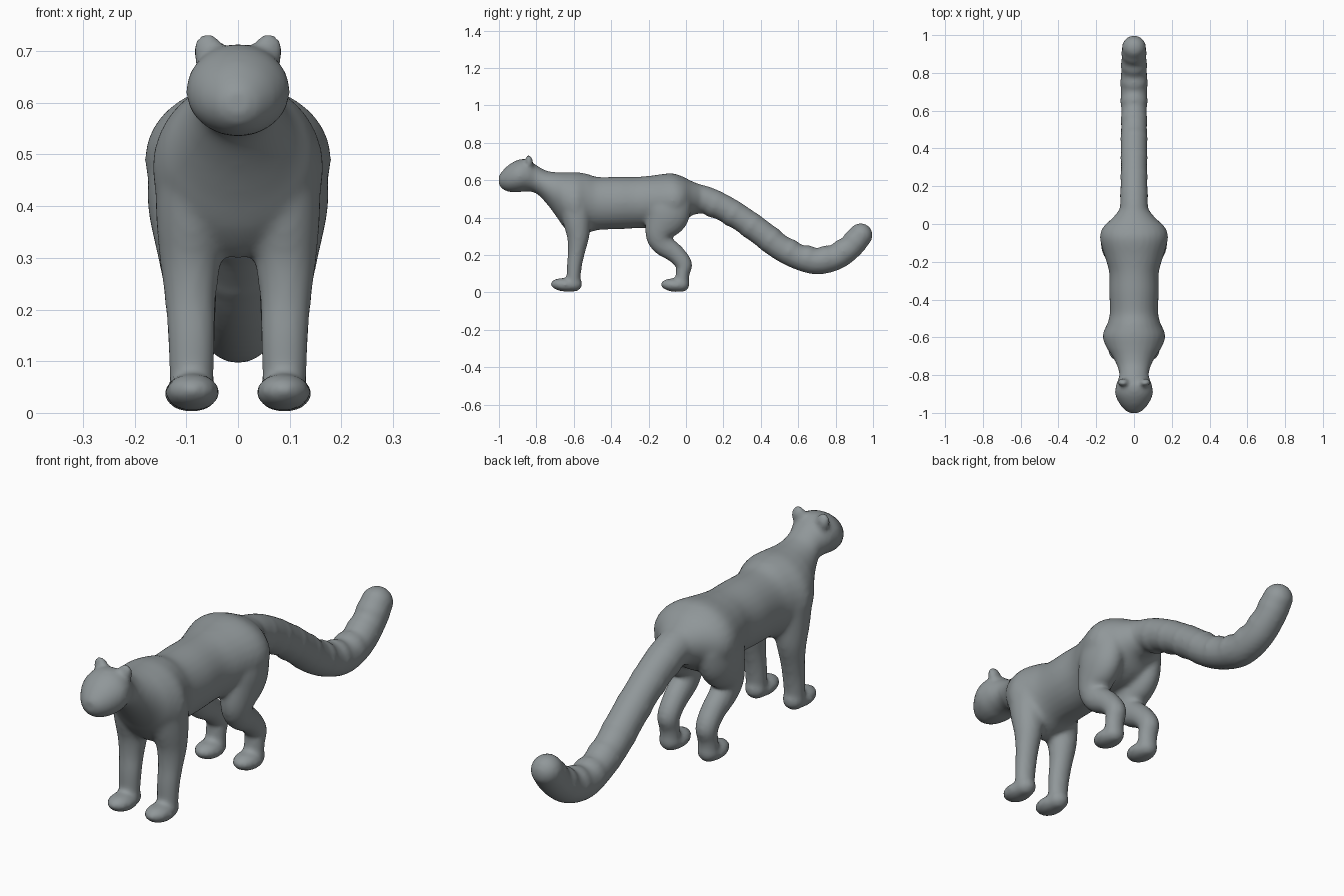
import bpy, bmesh, math
from mathutils import Vector, Matrix

if "Cube" in bpy.data.objects:
    bpy.data.objects.remove(bpy.data.objects["Cube"])

grey = bpy.data.materials.new("soft_grey")
grey.diffuse_color = (0.28, 0.31, 0.32, 1)
grey.use_nodes = True
grey.node_tree.nodes["Principled BSDF"].inputs["Base Color"].default_value = grey.diffuse_color

bm = bmesh.new()


def spline(rows, steps=5):
    """Catmull-Rom resampling of section rows."""
    out = []
    for i in range(len(rows) - 1):
        p = [rows[max(0, min(len(rows) - 1, i + k))] for k in (-1, 0, 1, 2)]
        for s in range(steps):
            t = s / steps
            out.append([0.5 * (2 * b + (c - a) * t + (2 * a - 5 * b + 4 * c - d) * t * t
                               + (3 * b - a - 3 * c + d) * t ** 3) for a, b, c, d in zip(*p)])
    return out + [list(rows[-1])]


def loft(rows, upright=False, sides=28):
    """Rows of x, y, z, half width, half depth become a closed tube."""
    rows = spline(rows)
    rings = []
    for i, (x, y, z, w, d) in enumerate(rows):
        a, b = rows[max(i - 1, 0)], rows[min(i + 1, len(rows) - 1)]
        t = Vector((0, 1, 0)) if upright else Vector((0, b[1] - a[1], b[2] - a[2])).normalized()
        n = t.cross(Vector((1, 0, 0)))
        rings.append([bm.verts.new(Vector((x, y, z)) + Vector((w * math.cos(u), 0, 0)) + n * d * math.sin(u))
                      for u in (2 * math.pi * k / sides for k in range(sides))])
    faces = [bm.faces.new(rings[0][::-1]), bm.faces.new(rings[-1])]
    for r, q in zip(rings, rings[1:]):
        for k in range(sides):
            j = (k + 1) % sides
            faces.append(bm.faces.new((r[k], r[j], q[j], q[k])))
    bmesh.ops.recalc_face_normals(bm, faces=faces)


def ball(centre, radii, tilt=0.0):
    m = (Matrix.Translation(centre) @ Matrix.Rotation(tilt, 4, 'X')
         @ Matrix.Diagonal((*radii, 1)))
    bmesh.ops.create_uvsphere(bm, u_segments=24, v_segments=16, radius=1, matrix=m)


# head, neck, torso and hips: y, bottom z, top z, half width
torso = [(-1.0, .575, .625, .025), (-.985, .555, .645, .048), (-.95, .538, .68, .078),
         (-.90, .535, .708, .100), (-.85, .54, .712, .094), (-.80, .528, .68, .078),
         (-.75, .48, .652, .09), (-.70, .415, .643, .115), (-.65, .345, .642, .148),
         (-.59, .30, .643, .166), (-.53, .315, .634, .142), (-.47, .333, .617, .128),
         (-.36, .338, .618, .131), (-.26, .343, .618, .131), (-.18, .345, .625, .152),
         (-.08, .345, .637, .180), (-.02, .37, .62, .166), (.03, .41, .595, .115),
         (.08, .43, .575, .075), (.12, .43, .555, .05)]
loft([(0, y, (lo + hi) / 2, w, (hi - lo) / 2) for y, lo, hi, w in torso], upright=True)

# long tail with gentle ripples and a round tip
tail = [(0, .505, .085), (.1, .495, .074), (.2, .452, .071), (.3, .392, .069), (.4, .32, .07),
        (.5, .243, .069), (.6, .19, .068), (.7, .167, .071), (.8, .188, .069), (.88, .243, .066),
        (.93, .302, .064)]
loft([(0, y, z, r, r) for y, z, r in tail])
ball((0, .934, .306), (.064, .064, .064))
for i in range(10):
    y, z, r = [(a + b) / 2 for a, b in zip(tail[i], tail[i + 1])]
    ball((0, y, z), (r + .003,) * 3)

for s in (-1, 1):
    # front leg and paw
    loft([(s * .085, -.59, .47, .075, .09), (s * .088, -.583, .38, .071, .075),
          (s * .092, -.577, .30, .06, .06), (s * .092, -.585, .22, .05, .046),
          (s * .09, -.597, .14, .046, .04), (s * .09, -.603, .04, .042, .036)])
    ball((s * .088, -.648, .04), (.053, .077, .036), -.08)
    ball((s * .089, -.60, .045), (.045, .045, .042))
    # hind leg and paw
    loft([(s * .095, -.075, .50, .075, .11), (s * .10, -.10, .41, .075, .115),
          (s * .097, -.14, .32, .062, .08), (s * .093, -.125, .26, .053, .062),
          (s * .09, -.055, .205, .048, .05), (s * .09, -.012, .15, .045, .045),
          (s * .09, -.018, .10, .042, .037), (s * .09, -.022, .04, .042, .037)])
    ball((s * .09, -.06, .038), (.053, .076, .036), -.08)
    ball((s * .09, -.023, .044), (.045, .043, .042))
    # ear
    ball((s * .058, -.838, .70), (.031, .02, .036), .15)

mesh = bpy.data.meshes.new("cat_body")
bm.to_mesh(mesh)
bm.free()
cat = bpy.data.objects.new("cat_body", mesh)
bpy.context.collection.objects.link(cat)
bpy.context.view_layer.objects.active = cat
cat.select_set(True)

# fuse all parts into one soft skin
fuse = cat.modifiers.new("fuse", 'REMESH')
fuse.mode = 'VOXEL'
fuse.voxel_size = 0.01
soften = cat.modifiers.new("soften", 'SMOOTH')
soften.factor = 0.5
soften.iterations = 8
for name in ("fuse", "soften"):
    bpy.ops.object.modifier_apply(modifier=name)
cat.data.materials.clear()
cat.data.materials.append(grey)
cat.data.polygons.foreach_set("material_index", [0] * len(cat.data.polygons))
bpy.ops.object.shade_smooth()
